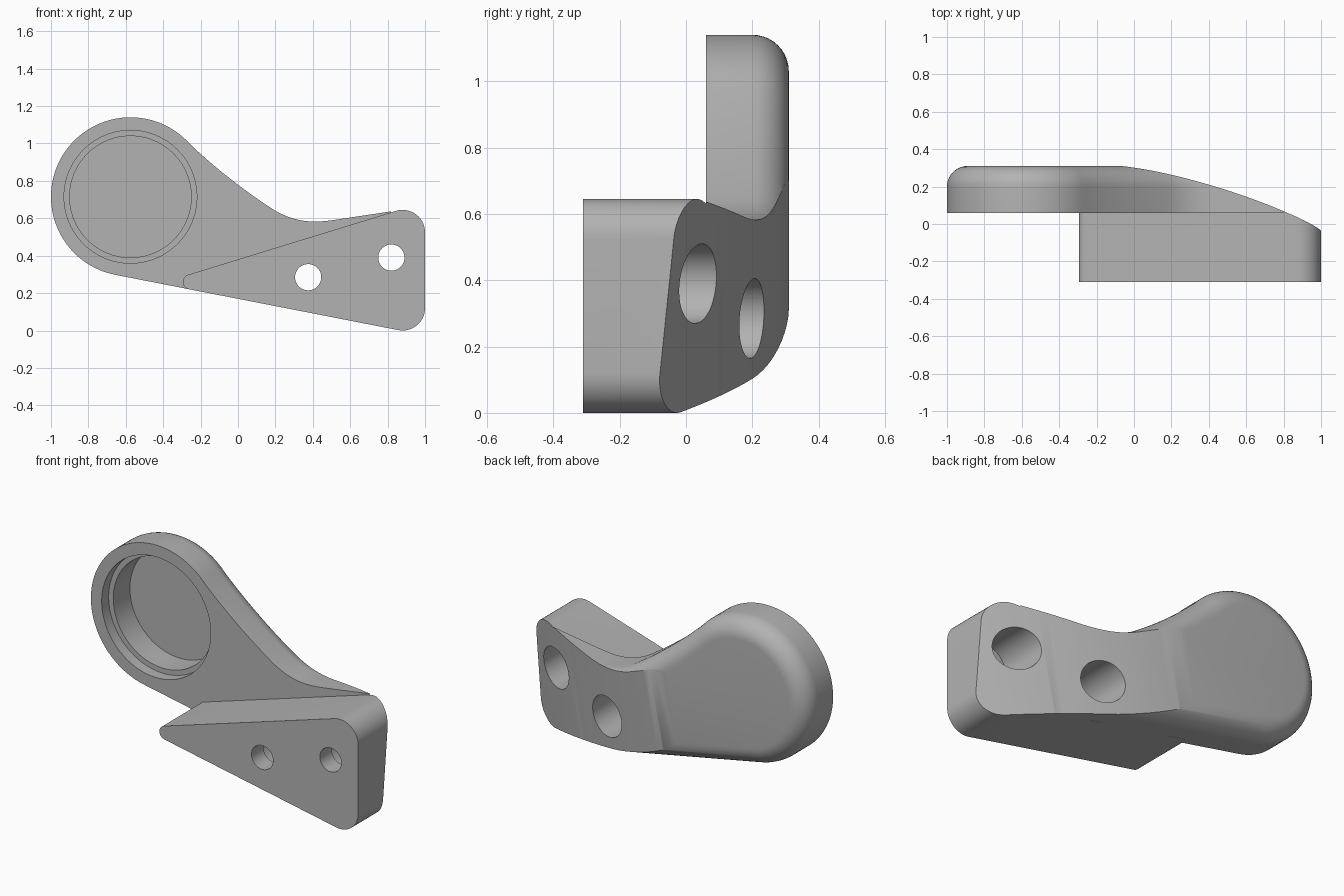
import bpy, bmesh
from math import sin, cos, radians, pi
from mathutils import Vector
from mathutils.geometry import interpolate_bezier

if "Cube" in bpy.data.objects:
    bpy.data.objects.remove(bpy.data.objects["Cube"])

grey = bpy.data.materials.new("plain grey")
grey.use_nodes = True
grey.diffuse_color = (0.45, 0.45, 0.45, 1)
grey.node_tree.nodes["Principled BSDF"].inputs["Base Color"].default_value = grey.diffuse_color


def arc(cx, cz, r, start, end, n):
    angles = [radians(start + (end - start) * i / n) for i in range(n + 1)]
    return [Vector((cx + r * cos(a), cz + r * sin(a))) for a in angles]


def bezier(*points, n=16):
    pts = interpolate_bezier(*[Vector((x, z, 0)) for x, z in points], n)
    return [p.xy for p in pts]


def inset(outline, d):
    """Move a counter-clockwise outline inwards by d."""
    result = []
    for i, p in enumerate(outline):
        t = (outline[(i + 1) % len(outline)] - outline[i - 1]).normalized()
        result.append(p + d * Vector((-t.y, t.x)))
    return result


def loft(name, rings):
    """Closed solid through rings of 3D points."""
    bm = bmesh.new()
    loops = [[bm.verts.new(p) for p in ring] for ring in rings]
    for a, b in zip(loops, loops[1:]):
        for i in range(len(a)):
            bm.faces.new((a[i - 1], a[i], b[i], b[i - 1]))
    bm.faces.new(loops[0])
    bm.faces.new(loops[-1])
    bmesh.ops.recalc_face_normals(bm, faces=bm.faces)
    mesh = bpy.data.meshes.new(name)
    bm.to_mesh(mesh)
    bm.free()
    obj = bpy.data.objects.new(name, mesh)
    bpy.context.collection.objects.link(obj)
    return obj


def at_depth(outline, y):
    return [(p.x, y, p.y) for p in outline]


def cylinder(name, x, z, r, y0, y1, n=64):
    ring = arc(x, z, r, 0, 360, n)[:-1]
    return loft(name, [at_depth(ring, y0), at_depth(ring, y1)])


def combine(target, tool, operation):
    mod = target.modifiers.new("combine", "BOOLEAN")
    mod.object, mod.operation, mod.solver = tool, operation, "EXACT"
    bpy.context.view_layer.objects.active = target
    bpy.ops.object.modifier_apply(modifier=mod.name)
    bpy.data.objects.remove(tool)


# Shared rounded corners at the mounting end
low_corner = arc(0.88, 0.12, 0.12, 259, 360, 14)
HIGH = (0.88, 0.525, 0.12)

# Arm plate with a round head and a filleted back edge
head = arc(-0.575, 0.715, 0.425, 46, 259, 64)
neck = (bezier((0.52, 0.592), (0.40, 0.574), (0.31, 0.578), (0.2, 0.64))
        + bezier((0.2, 0.64), (0.05, 0.735), (-0.14, 0.88), (-0.28, 1.02))[1:-1])
outline = head + low_corner + arc(*HIGH, 0, 98, 14) + neck
FILLET, BACK, FRONT = 0.11, 0.31, 0.06
rings = [at_depth(outline, FRONT)]
for i in range(11):
    a = pi / 2 * i / 10
    rings.append(at_depth(inset(outline, FILLET * (1 - cos(a))),
                          BACK - FILLET * (1 - sin(a))))
bracket = loft("bracket_arm", rings)
bracket.data.materials.append(grey)

# Wedge block on the front
wedge = arc(-0.255, 0.26, 0.04, 107, 259, 10) + low_corner + arc(*HIGH, 0, 107, 14)
combine(bracket, loft("wedge_block", [at_depth(wedge, -0.31), at_depth(wedge, 0.1)]), "UNION")

# Curved slope across the back, running square to the lower edge
along, across = Vector((0.982, -0.19)), Vector((0.19, 0.982))
slope = [(-0.2 + t, BACK - 0.115 * t - 0.19 * t * t) for t in [1.5 * i / 30 for i in range(31)]]
slope += [(1.3, 0.6), (-0.2, 0.6)]


def slope_ring(v):
    points = [(along * u + across * v, y) for u, y in slope]
    return [(p.x, y, p.y) for p, y in points]


combine(bracket, loft("slope_cutter", [slope_ring(-1), slope_ring(2)]), "DIFFERENCE")

# Stepped round pocket in the head
for r, depth in ((0.355, 0.125), (0.325, 0.28)):
    combine(bracket, cylinder("pocket_cutter", -0.575, 0.715, r, -0.1, depth, 96), "DIFFERENCE")

# Counterbored screw holes
for x, z in ((0.375, 0.285), (0.82, 0.39)):
    combine(bracket, cylinder("hole_cutter", x, z, 0.07, -0.5, 0.5), "DIFFERENCE")
    combine(bracket, cylinder("counterbore_cutter", x, z, 0.12, -0.2, 0.5), "DIFFERENCE")

bpy.ops.object.select_all(action="DESELECT")
bracket.select_set(True)
bpy.context.view_layer.objects.active = bracket
bpy.ops.object.shade_smooth_by_angle(angle=radians(30))
